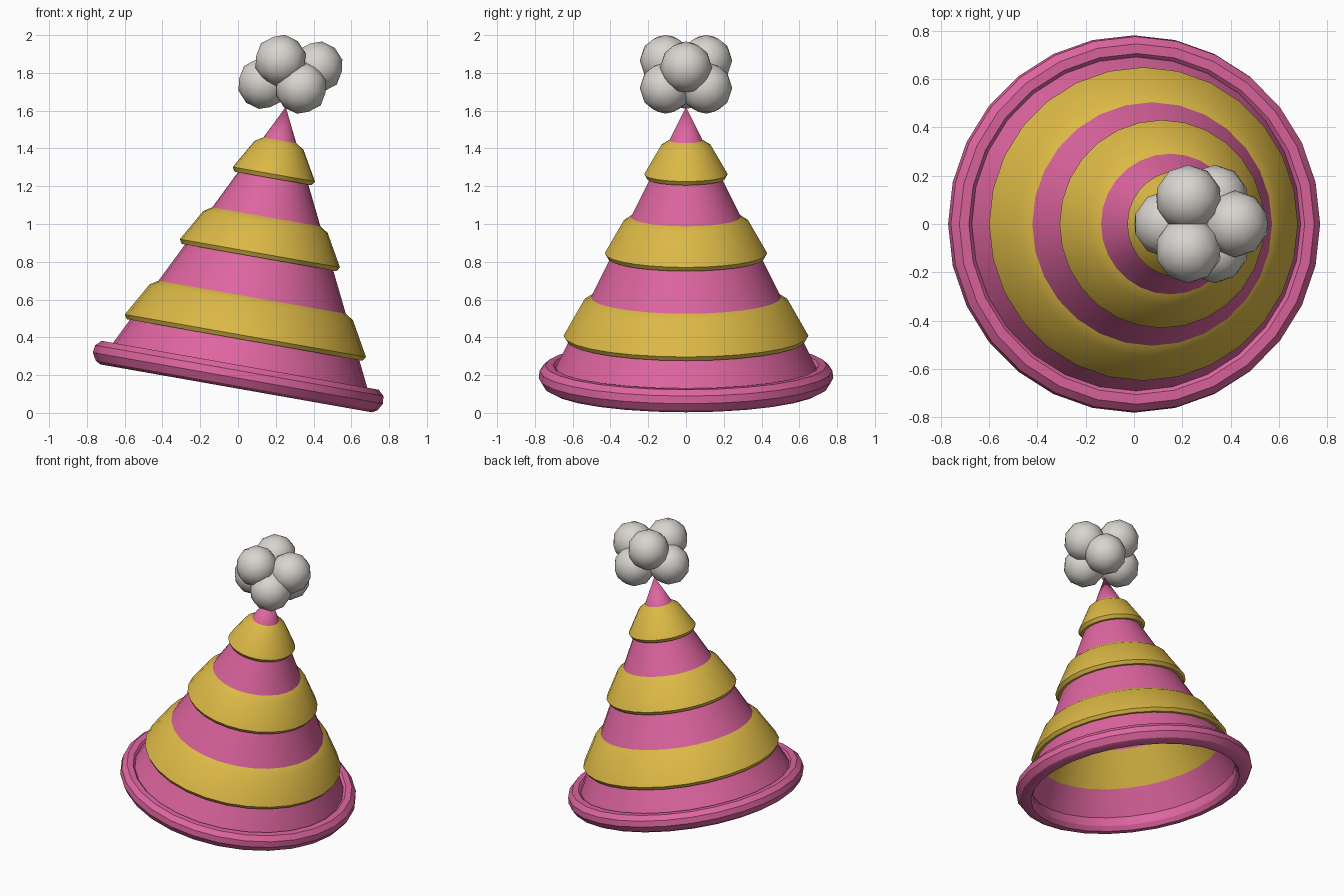
import bpy, bmesh, math
from mathutils import Matrix, Vector

if "Cube" in bpy.data.objects:
    bpy.data.objects.remove(bpy.data.objects["Cube"], do_unlink=True)


def material(name, rgb):
    m = bpy.data.materials.new(name)
    m.use_nodes = True
    m.diffuse_color = (*rgb, 1)
    m.node_tree.nodes["Principled BSDF"].inputs["Base Color"].default_value = (*rgb, 1)
    return m


PINK = material("pink", (0.73, 0.13, 0.35))
YELLOW = material("yellow", (0.71, 0.48, 0.06))
WHITE = material("warm_white", (0.69, 0.66, 0.62))

SIDES = 28
TILT = Matrix.Translation((-0.01, 0, 0.13)) @ Matrix.Rotation(math.radians(10), 4, "Y")


def finish(bm, name, mats, angle=30):
    mesh = bpy.data.meshes.new(name)
    bm.to_mesh(mesh)
    bm.free()
    for m in mats:
        mesh.materials.append(m)
    ob = bpy.data.objects.new(name, mesh)
    bpy.context.collection.objects.link(ob)
    bpy.ops.object.select_all(action="DESELECT")
    ob.select_set(True)
    bpy.context.view_layer.objects.active = ob
    bpy.ops.object.shade_smooth_by_angle(angle=math.radians(angle))
    return ob


def lathe(name, profile, mats, closed=False):
    """Spin (radius, height, material of the strip that follows) about the tilted axis."""
    bm = bmesh.new()
    rings = []
    for r, z, _ in profile:
        rings.append([bm.verts.new((r * math.cos(math.tau * i / SIDES),
                                    r * math.sin(math.tau * i / SIDES), z))
                      for i in range(SIDES)])
    for k in range(len(rings) if closed else len(rings) - 1):
        a, b = rings[k], rings[(k + 1) % len(rings)]
        for i in range(SIDES):
            j = (i + 1) % SIDES
            bm.faces.new((a[i], a[j], b[j], b[i])).material_index = profile[k][2]
    bmesh.ops.remove_doubles(bm, verts=bm.verts, dist=1e-4)
    bmesh.ops.recalc_face_normals(bm, faces=bm.faces)
    bm.transform(TILT)
    return finish(bm, name, mats)


# Hollow cone with raised bands, thin wall
APEX, SLOPE, WALL = 1.513, 0.492, 0.02
BANDS = [(0.26, 0.49), (0.703, 0.922), (1.128, 1.334)]


def cone_r(z):
    return (APEX - z) * SLOPE


outer = [(cone_r(0.03), 0.03, 0)]
inner = [(cone_r(0.03) - WALL, 0.03, 0)]
for low, high in BANDS:
    outer += [(cone_r(low), low, 1),
              (cone_r(low) + 0.018, low, 1),
              (cone_r(low + 0.023) + 0.043, low + 0.023, 1),
              (cone_r(high - 0.028) + 0.03, high - 0.028, 1),
              (cone_r(high), high, 0)]
    inner += [(cone_r(low) - WALL, low, 1), (cone_r(high) - WALL, high, 0)]
outer.append((0, APEX, 0))
inner.append((0, APEX - WALL / SLOPE, 0))
# Walk the inside downwards, taking each strip's colour from its lower ring
inside = [(r, z, inner[max(k - 1, 0)][2]) for k, (r, z, _) in enumerate(inner)]
lathe("hat_cone", outer + inside[::-1], [PINK, YELLOW], closed=True)

# Rounded brim ring
brim = [(0.69, 0.0), (0.73, 0.0), (0.757, 0.015), (0.78, 0.055), (0.775, 0.095),
        (0.745, 0.124), (0.705, 0.124), (0.685, 0.105), (0.672, 0.08), (0.672, 0.03)]
lathe("brim_ring", [(r, z, 0) for r, z in brim], [PINK], closed=True)

# Pompom: cluster of six faceted balls
balls = [(0.135, 0, 1.745), (0.42, 0, 1.83)]
for side in (-1, 1):
    balls += [(0.225, side * 0.107, 1.865), (0.335, side * 0.107, 1.72)]
for n, centre in enumerate(balls, 1):
    bm = bmesh.new()
    bmesh.ops.create_icosphere(bm, subdivisions=2, radius=0.138)
    bm.transform(Matrix.Translation(Vector(centre)) @ Matrix.Rotation(math.radians(10), 4, "Y"))
    finish(bm, f"pompom_ball_{n}", [WHITE], angle=60)
